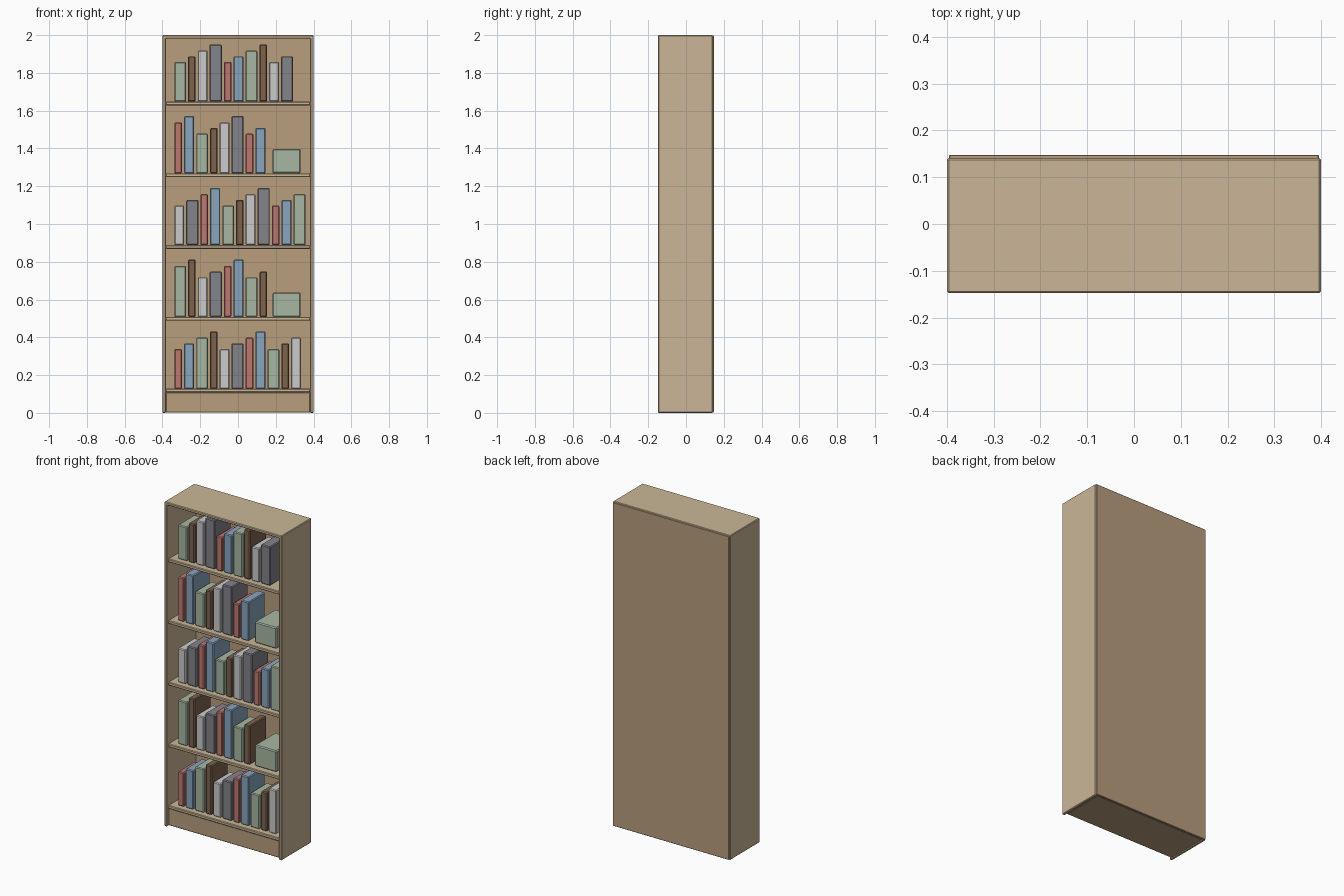
import bpy, bmesh

if "Cube" in bpy.data.objects:
    bpy.data.objects.remove(bpy.data.objects["Cube"])

def material(name, rgb):
    m = bpy.data.materials.new(name)
    m.diffuse_color = (*[c ** 2.2 for c in rgb], 1)
    m.use_nodes = True
    m.node_tree.nodes["Principled BSDF"].inputs["Base Color"].default_value = m.diffuse_color
    return m

wood = material("light_wood", (0.79, 0.71, 0.59))
dark_wood = material("dark_wood", (0.72, 0.61, 0.49))
covers = [material(n, c) for n, c in (
    ("sage", (0.65, 0.71, 0.63)), ("brown", (0.49, 0.39, 0.31)),
    ("white", (0.84, 0.84, 0.83)), ("grey", (0.51, 0.51, 0.54)),
    ("red", (0.74, 0.47, 0.44)), ("blue", (0.53, 0.64, 0.74)))]

def extrude(name, outline, y0, y1, mat, bevel):
    """Extrude an x-z outline from y0 to y1 and chamfer its edges."""
    bm = bmesh.new()
    face = bm.faces.new([bm.verts.new((x, y0, z)) for x, z in outline])
    res = bmesh.ops.extrude_face_region(bm, geom=[face], use_keep_orig=True)
    for v in res["geom"]:
        if isinstance(v, bmesh.types.BMVert):
            v.co.y = y1
    bmesh.ops.recalc_face_normals(bm, faces=bm.faces[:])
    me = bpy.data.meshes.new(name)
    bm.to_mesh(me)
    bm.free()
    me.materials.append(mat)
    ob = bpy.data.objects.new(name, me)
    bpy.context.collection.objects.link(ob)
    mod = ob.modifiers.new("chamfer", "BEVEL")
    mod.width, mod.segments = bevel, 1
    return ob

def box(name, x0, x1, y0, y1, z0, z1, mat, bevel=0.004):
    return extrude(name, [(x0, z0), (x1, z0), (x1, z1), (x0, z1)], y0, y1, mat, bevel)

# Case: sides and top as one upside-down U
W, T = 0.4, 0.018
I = W - T
extrude("case_frame", [(-W, 0), (-I, 0), (-I, 2 - T), (I, 2 - T), (I, 0), (W, 0), (W, 2), (-W, 2)],
        -0.148, 0.141, wood, 0.004)
box("back_panel", -0.396, 0.396, 0.137, 0.148, 0.003, 1.997, dark_wood, 0.002)
box("plinth", -I, I, -0.13, 0.14, 0.002, 0.11, dark_wood)

# Rows from the bottom: first cover, first height, number of books, storage box at the end
rows = [(4, 0, 11, False), (0, 2, 8, True), (2, 0, 11, False), (4, 2, 8, True), (0, 0, 10, False)]
widths = (0.062, 0.040, 0.052, 0.064, 0.040, 0.054)
heights = (0.21, 0.24, 0.27, 0.303)

for r, (c0, h0, count, has_box) in enumerate(rows):
    z = 0.128 + 0.38 * r
    box(f"shelf_{r + 1}", -I, I, -0.137, 0.138, z - 0.02, z, wood)
    x = -0.337
    for i in range(count):
        c = (c0 + i) % 6
        box(f"book_{r + 1}_{i + 1}", x, x + widths[c], -0.105, 0.057,
            z, z + heights[(h0 + i) % 4], covers[c], 0.005)
        x += widths[c] + 0.011
    if has_box:
        box(f"storage_box_{r + 1}", 0.183, 0.332, -0.1, 0.1, z, z + 0.13, covers[0], 0.006)
